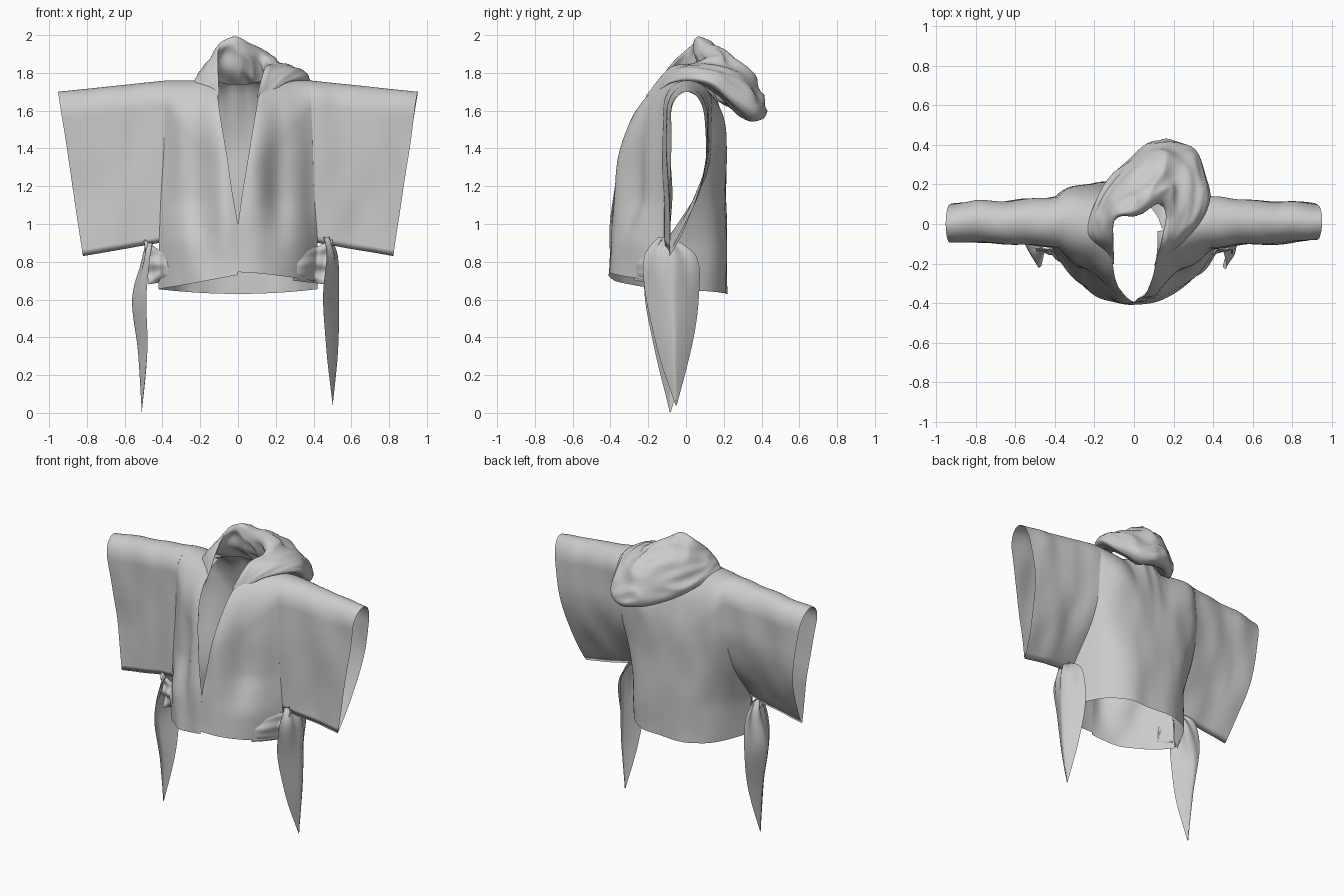
import bpy
from math import sin, cos, pi, sqrt
from mathutils import Vector, noise

if "Cube" in bpy.data.objects:
    bpy.data.objects.remove(bpy.data.objects["Cube"])

TOP = 1.76          # shoulder height
ARM = 0.90          # underarm height


def lerp(a, b, t):
    return a + (b - a) * t


def clamp(t):
    return max(0.0, min(1.0, t))


def sheet(name, fn, nu, nv, close_u=False, wrinkle=0.016):
    """Cloth sheet from a surface function, with soft position-based wrinkles."""
    cols = nu if close_u else nu + 1
    verts = []
    for j in range(nv + 1):
        for i in range(cols):
            p = Vector(fn(i / nu, j / nv))
            q = Vector((p.x * 7, p.y * 5, p.z * 3))
            d = Vector((noise.noise(q) * 0.4, noise.noise(q + Vector((9, 4, 2))), 0))
            verts.append(p + d * wrinkle)
    faces = []
    for j in range(nv):
        for i in range(nu):
            k = (i + 1) % cols
            faces.append((j * cols + i, j * cols + k, (j + 1) * cols + k, (j + 1) * cols + i))
    me = bpy.data.meshes.new(name)
    me.from_pydata(verts, [], faces)
    me.polygons.foreach_set("use_smooth", [True] * len(faces))
    ob = bpy.data.objects.new(name, me)
    bpy.context.collection.objects.link(ob)
    return ob


def spline(rows, t):
    """Catmull-Rom interpolation through rows of numbers."""
    n = len(rows) - 1
    i = min(int(t * n), n - 1)
    f = t * n - i
    a, b, c, d = (rows[max(0, min(n, i + k))] for k in (-1, 0, 1, 2))
    return [0.5 * (2 * q + (r - p) * f + (2 * p - 5 * q + 4 * r - s) * f * f
                   + (3 * q - p - 3 * r + s) * f ** 3) for p, q, r, s in zip(a, b, c, d)]


def rounding(h, start):
    return 1.0 if h <= start else sqrt(max(0, 1 - ((h - start) / (1 - start)) ** 2))


def arm_front(h):
    return -0.083


def arm_back(h):
    return -0.08 + 0.18 * sin(clamp(h / 0.66) * pi / 2)


def arm_x(h):
    return 0.42 - 0.04 * clamp(h)


# Body panels: centre bulge blends into the armhole edge and rolls over at the shoulder
def panel_point(x, z, ax, front):
    h = clamp((z - ARM) / (TOP - ARM))
    if front:
        edge, mid = 1.4 * arm_front(h), -0.415 + 0.07 * (z - 0.7)
        full = 1 - ax ** 2.2
        bell = 0.5 + 0.5 * cos(pi * ax)
        y = edge + (mid - edge) * lerp(full, bell, 0.5 * clamp(h * 4))
    else:
        edge, mid = 1.4 * arm_back(h), 0.215
        y = edge + (mid - edge) * (1 - ax ** 4)
    ytop = 0.01 - 0.06 * (1 - ax)
    if not front:
        ytop += 0.13 * clamp(1.5 - abs(x) / 0.1)
    start = lerp(1.2, 1.62, ax)
    r = rounding(z / TOP, start / TOP)
    return (x, ytop + (y - ytop) * r, z)


def front_half(side):
    def fn(u, v):
        hem = 0.745 - 0.05 * u ** 1.5 if side > 0 else 0.73 - 0.075 * u
        z = lerp(hem, TOP, sin(v * pi / 2))
        e = arm_x((z - ARM) / (TOP - ARM))
        x = lerp(0.12 * clamp((z - 1.0) / 0.76), e, u)
        p = panel_point(x, z, x / e, True)
        # hanging fold beside each lapel
        fold = 0.03 * sin((x - 0.12) * 22) * sin(pi * clamp((z - 0.7) / 0.95)) * (1 - u) * u * 3
        return (side * p[0], p[1] + fold, z)
    return fn


def back(u, v):
    w = 2 * u - 1
    dip = 0.02 * clamp(1.5 - abs(w) * 4)
    z = lerp(0.63 + 0.025 * w * w, TOP - dip, sin(v * pi / 2))
    e = arm_x((z - ARM) / (TOP - ARM))
    return panel_point(w * e, z, abs(w), False)


def sleeve(side):
    def fn(u, t):
        is_front = u <= 0.5
        h = sin((2 * u if is_front else 2 - 2 * u) * pi / 2)
        y = (arm_front(h) if is_front else arm_back(h)) * lerp(1.4, 1.0, t)
        y = 0.01 + (y - 0.01) * rounding(h, 0.84)
        x = lerp(arm_x(h), 0.82 + 0.13 * h, t)
        return (side * x, y, lerp(ARM + (TOP - ARM) * h, 0.83 + 0.87 * h, t))
    return fn


# Lapel facing: strip turned inwards along the neck opening
def facing(side):
    edge = front_half(side)

    def fn(u, v):
        x, y, z = edge(0, lerp(0.3, 0.93, v))
        return (x + side * 0.03 * u * v, y + 0.05 * u * v + 0.002, z)
    return fn


sheet("body_back", back, 48, 44)
for side, tag in ((-1, "left"), (1, "right")):
    sheet("body_front_" + tag, front_half(side), 32, 44)
    sheet("sleeve_" + tag, sleeve(side), 80, 24, close_u=True)
    sheet("lapel_facing_" + tag, facing(side), 4, 30)

# Slumped hood: inner rim point, outer low point, thickness at each station round the neck
HOOD = [
    (-0.10, -0.20, 1.68, -0.12, -0.19, 1.64, 0.006),
    (-0.11, -0.07, 1.84, -0.23, -0.05, 1.74, 0.02),
    (-0.10, 0.03, 1.95, -0.19, 0.10, 1.70, 0.03),
    (0.00, 0.07, 1.99, -0.08, 0.26, 1.62, 0.07),
    (0.08, 0.10, 1.94, 0.12, 0.41, 1.57, 0.09),
    (0.15, 0.12, 1.89, 0.30, 0.36, 1.57, 0.09),
    (0.17, 0.05, 1.84, 0.38, 0.12, 1.75, 0.045),
    (0.14, -0.07, 1.82, 0.26, -0.08, 1.75, 0.02),
    (0.10, -0.20, 1.68, 0.12, -0.19, 1.64, 0.006),
]


def hood(u, v):
    s = spline(HOOD, v)
    inner, outer = Vector(s[:3]), Vector(s[3:6])
    half = (outer - inner) / 2
    flat = Vector((half.x, half.y, 0)).normalized()
    nrm = Vector((-flat.x * half.z, -flat.y * half.z, sqrt(half.x ** 2 + half.y ** 2))).normalized()
    a = 2 * pi * u
    q = Vector((cos(a) * 1.6, sin(a) * 1.6, v * 8))
    crease = 1.1 - 0.7 * abs(noise.noise(q)) + 0.25 * noise.noise(q * 0.6)
    return (inner + outer) / 2 + half * cos(a) + nrm * s[6] * sin(a) * crease


sheet("hood", hood, 56, 90, close_u=True, wrinkle=0.03)

# Side ties: folded leaves hanging to a point
# x, y, z, half width, fold depth
TIES = {
    "left": (-1, 0.36, [(0.46, -0.11, 0.90, 0.035, 0.02), (0.47, -0.09, 0.80, 0.12, 0.04),
                        (0.485, -0.08, 0.60, 0.14, 0.075), (0.48, -0.08, 0.32, 0.085, 0.05),
                        (0.51, -0.085, 0.005, 0.003, 0.0)]),
    "right": (1, 0.29, [(0.46, -0.11, 0.93, 0.035, 0.02), (0.47, -0.08, 0.82, 0.14, 0.06),
                        (0.45, -0.07, 0.60, 0.14, 0.085), (0.47, -0.06, 0.32, 0.085, 0.06),
                        (0.50, -0.055, 0.04, 0.003, 0.0)]),
}


def tie(side, rows):
    def fn(u, v):
        x, y, z, w, fold = spline(rows, v)
        s = 2 * u - 1
        pleat = 0.012 * sin(s * 9) * clamp(1 - 2 * v)
        return (side * (x + fold * (1 - abs(s) ** 1.2) + pleat), y + w * s, z)
    return fn


# Gathered cloth easing out of the body front and pinched into each tie
def gather(side, x0):
    def fn(u, v):
        x = lerp(x0, 0.50, v)
        low, high = lerp(0.70, 0.68, v), lerp(0.82, 0.92, v)
        z = lerp(low, high, u)
        skin = panel_point(x, z, min(1, x / 0.42), True)[1]
        puff = 0.035 * sin(pi * u) * sin(pi * clamp(v * 1.2))
        pleat = 0.010 * sin(u * 16 + v * 4) * v
        y = skin + 0.012 * (1 - v) - 0.02 * v - puff + pleat
        return (side * (x - 0.03 * (1 - u) * v), y, z)
    return fn


for tag, (side, x0, rows) in TIES.items():
    sheet("side_tie_" + tag, tie(side, rows), 16, 48, wrinkle=0.006)
    sheet("tie_gather_" + tag, gather(side, x0), 24, 24)
